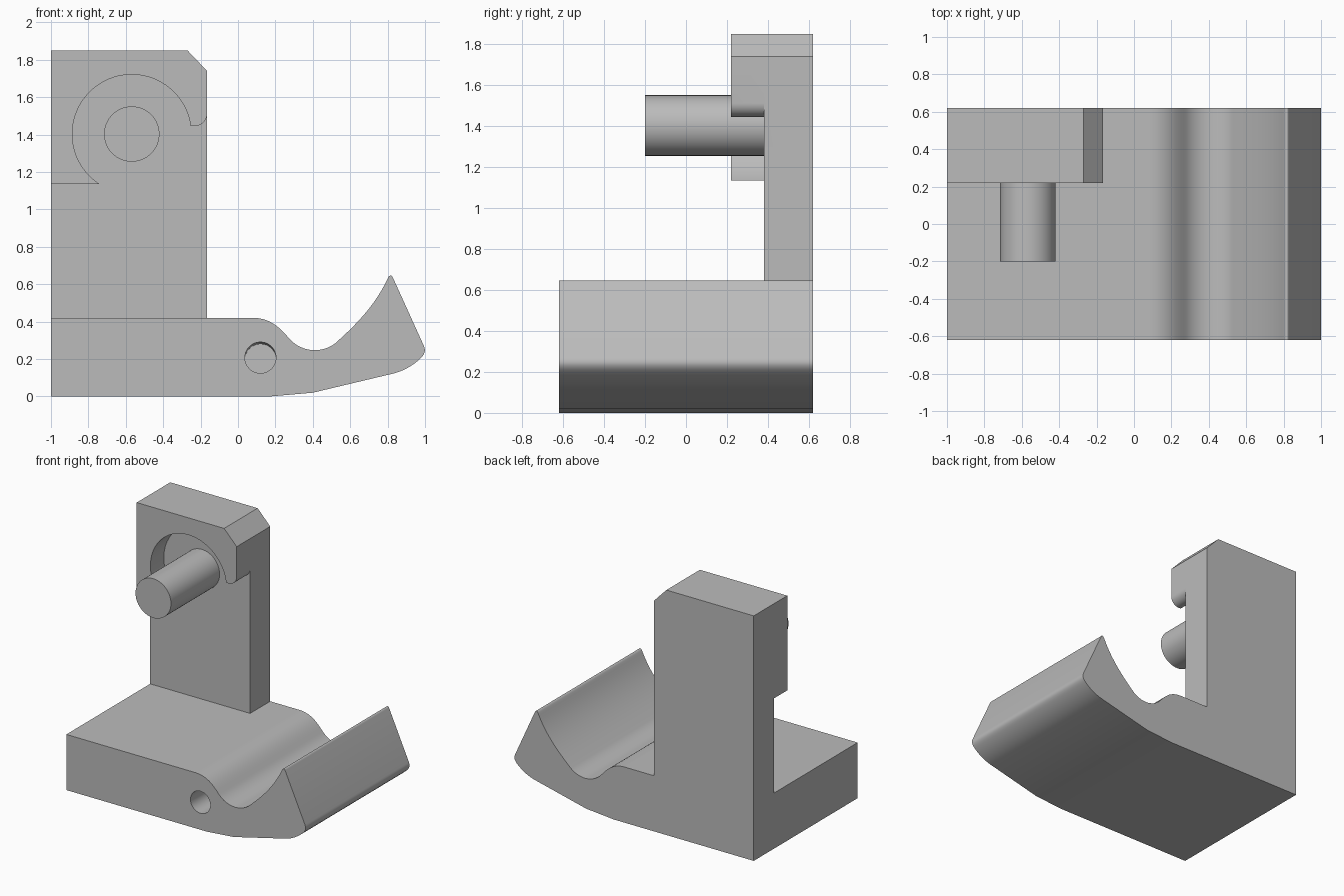
import bpy, bmesh, math
from mathutils import Vector, Matrix
from mathutils.geometry import interpolate_bezier

cube = bpy.data.objects.get("Cube")
if cube:
    bpy.data.objects.remove(cube, do_unlink=True)

grey = bpy.data.materials.new("plain grey")
grey.use_nodes = True
colour = (0.5, 0.5, 0.5, 1)
grey.diffuse_color = colour
grey.node_tree.nodes["Principled BSDF"].inputs["Base Color"].default_value = colour


def add_object(name, bm):
    bmesh.ops.recalc_face_normals(bm, faces=bm.faces)
    mesh = bpy.data.meshes.new(name)
    bm.to_mesh(mesh)
    bm.free()
    mesh.materials.append(grey)
    obj = bpy.data.objects.new(name, mesh)
    bpy.context.collection.objects.link(obj)
    return obj


def extrude_profile(name, points, front, back):
    """Sweep an (x, z) outline along y."""
    bm = bmesh.new()
    face = bm.faces.new([bm.verts.new((x, front, z)) for x, z in points])
    swept = bmesh.ops.extrude_face_region(bm, geom=[face])["geom"]
    verts = [v for v in swept if isinstance(v, bmesh.types.BMVert)]
    bmesh.ops.translate(bm, verts=verts, vec=(0, back - front, 0))
    return add_object(name, bm)


def cylinder(name, start, end, radius):
    start, end = Vector(start), Vector(end)
    axis = end - start
    turn = axis.to_track_quat('Z', 'Y').to_matrix().to_4x4()
    bm = bmesh.new()
    bmesh.ops.create_cone(bm, cap_ends=True, segments=64, radius1=radius, radius2=radius,
                          depth=axis.length, matrix=Matrix.Translation((start + end) / 2) @ turn)
    return add_object(name, bm)


def arc(cx, cz, radius, start, end, steps):
    angles = [math.radians(start + (end - start) * i / steps) for i in range(steps + 1)]
    return [(cx + radius * math.cos(a), cz + radius * math.sin(a)) for a in angles]


def curve(a, b, c, d, steps=12):
    pts = interpolate_bezier(*[Vector((*p, 0)) for p in (a, b, c, d)], steps + 1)
    return [(p.x, p.y) for p in pts]


def combine(body, other, operation):
    mod = body.modifiers.new(operation.title(), 'BOOLEAN')
    mod.operation, mod.object, mod.solver = operation, other, 'EXACT'
    bpy.context.view_layer.objects.active = body
    bpy.ops.object.modifier_apply(modifier=mod.name)
    bpy.data.objects.remove(other, do_unlink=True)


LEFT, RIGHT, BACK = -1.0, -0.165, 0.62
DECK, TOP = 0.42, 1.85
PIN_X, PIN_Z = -0.568, 1.403

# Base with a trough and an upturned lip
outline = [(LEFT, 0), (0.17, 0), (0.40, 0.02)]
outline += curve((0.82, 0.12), (0.89, 0.135), (0.95, 0.175), (0.985, 0.213))
outline += curve((0.99, 0.22), (1.0, 0.235), (1.003, 0.25), (0.993, 0.272), 6)
outline += curve((0.828, 0.636), (0.822, 0.65), (0.81, 0.65), (0.802, 0.634), 6)
outline += curve((0.795, 0.62), (0.74, 0.505), (0.66, 0.41), (0.53, 0.293))
outline += curve((0.52, 0.284), (0.455, 0.235), (0.365, 0.235), (0.30, 0.285))
outline += curve((0.285, 0.298), (0.24, 0.345), (0.19, 0.42), (0.08, DECK))
outline += [(LEFT, DECK)]
base = extrude_profile("cradle_base", outline, -BACK, BACK)

# Upright plate with a chamfered corner
shoulder = [(RIGHT, 1.74), (-0.27, TOP), (LEFT, TOP)]
plate = extrude_profile("upright_plate", [(LEFT, DECK), (RIGHT, DECK)] + shoulder, 0.38, BACK)

# Curved hood around the pin, with a rounded end
hood_outline = [(LEFT, 1.135)] + arc(PIN_X, PIN_Z, 0.318, 237.4, 7.6, 48)
hood_outline += arc(-0.232, 1.512, 0.067, -90, 0, 10) + shoulder
hood = extrude_profile("hood", hood_outline, 0.22, 0.38)

# Round pin and slightly sloping blind hole
pin = cylinder("pin", (PIN_X, -0.2, PIN_Z), (PIN_X, 0.45, PIN_Z), 0.148)
drill = cylinder("drill", (0.12, -0.72, 0.21), (0.12, -0.2, 0.197), 0.083)
drill.hide_render = True

combine(base, drill, 'DIFFERENCE')
for part in (plate, hood, pin):
    combine(base, part, 'UNION')
base.name = "cradle_stand"

bpy.ops.object.select_all(action='DESELECT')
base.select_set(True)
bpy.context.view_layer.objects.active = base
bpy.ops.object.shade_smooth_by_angle(angle=math.radians(30))
